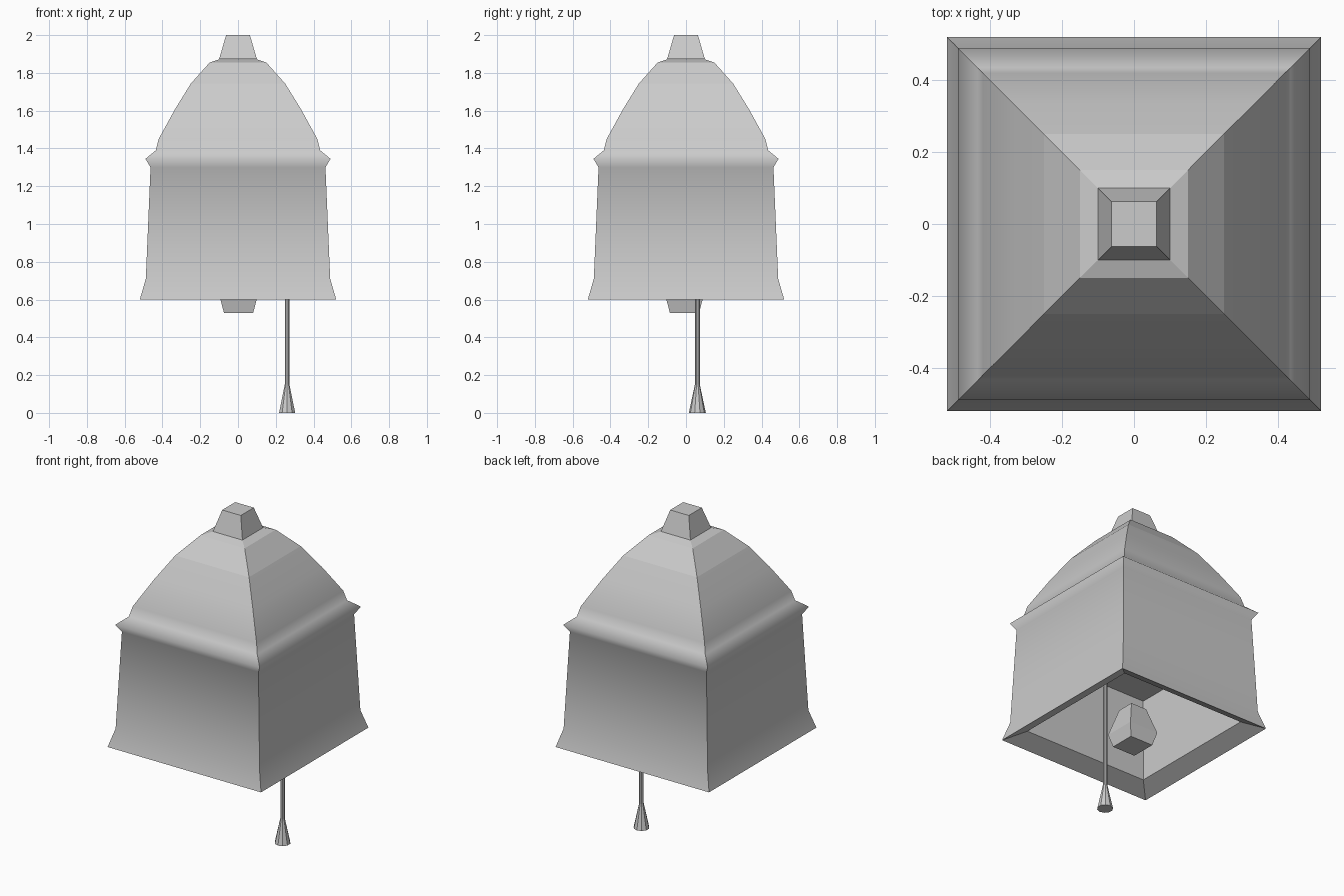
import bpy, bmesh, math

if "Cube" in bpy.data.objects:
    bpy.data.objects.remove(bpy.data.objects["Cube"])


def loft(name, profile, sides=4, centre=(0, 0), soft_z=None):
    """Stack polygon rings (half-width, z), cap both ends; soft_z = smooth height band."""
    bm = bmesh.new()
    k = math.sqrt(2) if sides == 4 else 1
    rings = []
    for r, z in profile:
        ring = []
        for i in range(sides):
            a = 2 * math.pi * (i + 0.5) / sides
            ring.append(bm.verts.new((centre[0] + k * r * math.cos(a),
                                      centre[1] + k * r * math.sin(a), z)))
        rings.append(ring)
    for lo, hi in zip(rings, rings[1:]):
        for i in range(sides):
            j = (i + 1) % sides
            bm.faces.new((lo[i], lo[j], hi[j], hi[i]))
    caps = [bm.faces.new(rings[0][::-1]), bm.faces.new(rings[-1])]
    bmesh.ops.recalc_face_normals(bm, faces=bm.faces)
    # smooth only across horizontal creases inside the soft band
    for f in bm.faces:
        f.smooth = soft_z is not None
    for e in bm.edges:
        a, b = e.verts
        level = abs(a.co.z - b.co.z) < 1e-5
        e.smooth = (soft_z is not None and level
                    and soft_z[0] < a.co.z < soft_z[1]
                    and not any(f in caps for f in e.link_faces))
    mesh = bpy.data.meshes.new(name)
    bm.to_mesh(mesh)
    bm.free()
    obj = bpy.data.objects.new(name, mesh)
    bpy.context.collection.objects.link(obj)
    return obj


# square shade: inner ceiling, cavity wall, sloped rim, then outer skin
loft("shade", [(0.415, 1.15), (0.42, 0.65), (0.52, 0.60), (0.488, 0.71),
               (0.463, 1.30), (0.49, 1.345), (0.435, 1.39), (0.42, 1.45),
               (0.335, 1.605), (0.25, 1.743), (0.15, 1.855), (0.10, 1.872)],
     soft_z=(0.68, 1.65))

# top finial
loft("finial", [(0.10, 1.873), (0.063, 2.0)])

# faceted hanging piece inside the cavity
loft("inner_drop", [(0.077, 0.528), (0.097, 0.605), (0.053, 0.76)],
     centre=(0.003, -0.008))

# pull cord with flared end
loft("pull_cord", [(0.045, 0.0), (0.013, 0.15), (0.013, 1.15)],
     sides=10, centre=(0.26, 0.06))
